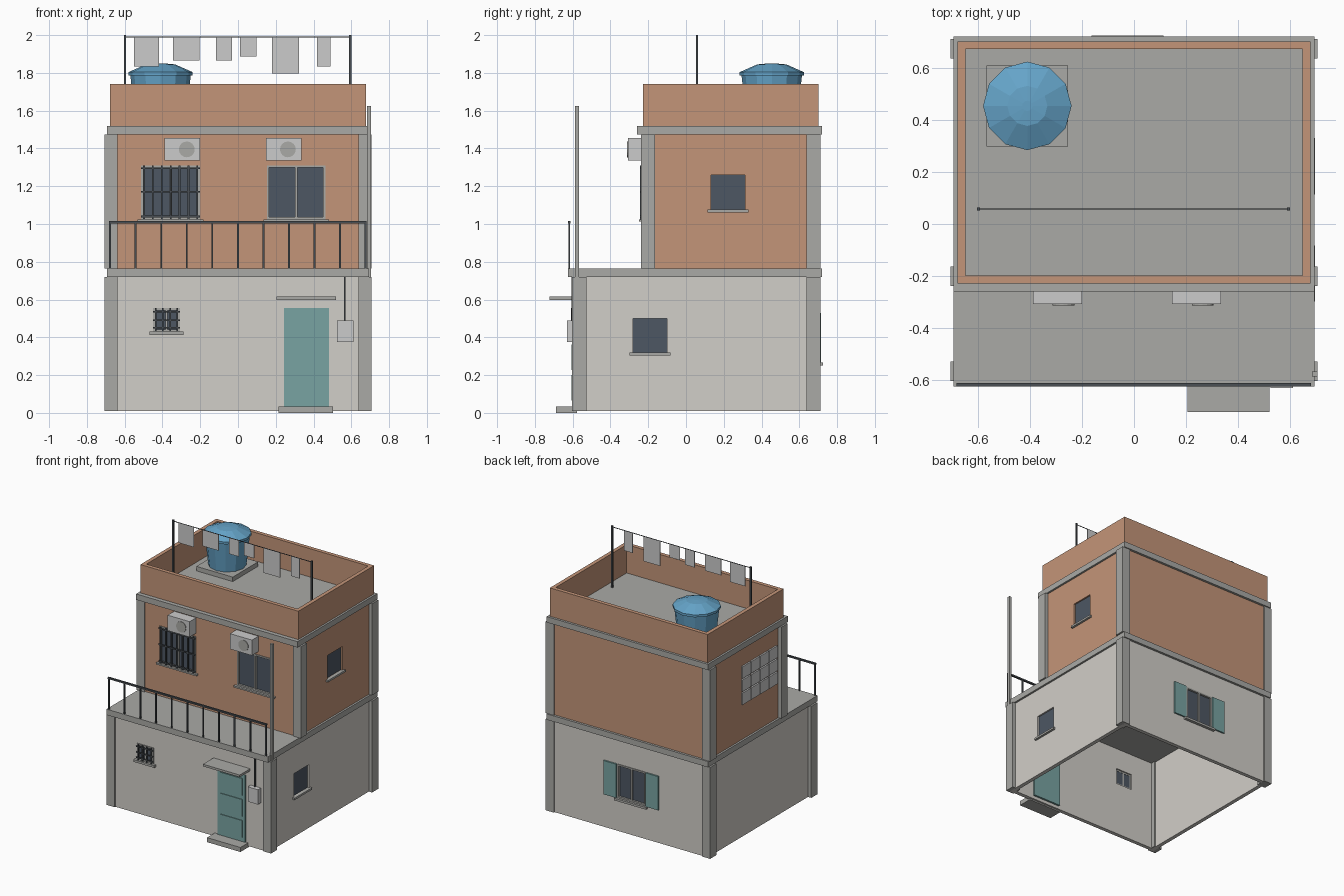
import bpy, bmesh, math
from mathutils import Matrix

if "Cube" in bpy.data.objects:
    bpy.data.objects.remove(bpy.data.objects["Cube"])


def material(name, rgb):
    m = bpy.data.materials.new(name)
    m.diffuse_color = (*rgb, 1)
    m.use_nodes = True
    m.node_tree.nodes["Principled BSDF"].inputs["Base Color"].default_value = m.diffuse_color
    return m


PLASTER = material("plaster", (0.64, 0.62, 0.58))
BRICK = material("brick", (0.55, 0.30, 0.19))
CONCRETE = material("concrete", (0.40, 0.40, 0.38))
GLASS = material("glass", (0.075, 0.095, 0.125))
METAL = material("dark_metal", (0.07, 0.08, 0.09))
TEAL = material("teal_paint", (0.19, 0.37, 0.36))
BLUE = material("blue_plastic", (0.13, 0.37, 0.58))
PALE = material("pale", (0.63, 0.63, 0.61))


def boxes(name, ranges, mat):
    """One object from boxes given as (x0, x1, y0, y1, z0, z1)."""
    bm = bmesh.new()
    for x0, x1, y0, y1, z0, z1 in ranges:
        mtx = Matrix.Translation(((x0 + x1) / 2, (y0 + y1) / 2, (z0 + z1) / 2)) @ \
            Matrix.Diagonal((x1 - x0, y1 - y0, z1 - z0, 1))
        bmesh.ops.create_cube(bm, size=1, matrix=mtx)
    me = bpy.data.meshes.new(name)
    bm.to_mesh(me)
    bm.free()
    ob = bpy.data.objects.new(name, me)
    me.materials.append(mat)
    bpy.context.collection.objects.link(ob)
    return ob


def cut(ob, ranges):
    """Subtract boxes from an object one by one and drop the cutters."""
    bpy.context.view_layer.objects.active = ob
    for r in ranges:
        c = boxes("cutter", [r], ob.data.materials[0])
        c.hide_render = True
        mod = ob.modifiers.new("cut", 'BOOLEAN')
        mod.operation, mod.solver, mod.object = 'DIFFERENCE', 'EXACT', c
        bpy.ops.object.modifier_apply(modifier=mod.name)
        bpy.data.objects.remove(c)


def cylinder(name, loc, r1, r2, depth, mat, n=12, rot=None):
    bm = bmesh.new()
    mtx = Matrix.Translation(loc) @ (rot or Matrix())
    bmesh.ops.create_cone(bm, cap_ends=True, segments=n, radius1=r1, radius2=r2,
                          depth=depth, matrix=mtx)
    me = bpy.data.meshes.new(name)
    bm.to_mesh(me)
    bm.free()
    me.materials.append(mat)
    ob = bpy.data.objects.new(name, me)
    bpy.context.collection.objects.link(ob)


WX, T = 0.678, 0.03          # wall half width and thickness
F0, F1, B = -0.593, -0.228, 0.702   # ground front, upper front, back wall faces


def shell(name, y0, z0, z1, mat, floor, holes):
    ob = boxes(name, [(-WX, WX, y0, B, z0, z1)], mat)
    cut(ob, [(-WX + T, WX - T, y0 + T, B - T, floor, z1 + 0.1)] + holes)


# Walls with real openings
D = 0.06
small = (-0.45, -0.307, 0.43, 0.555)
upper_l, upper_r = (-0.513, -0.2, 1.025, 1.31), (0.153, 0.463, 1.025, 1.31)
back = (-0.145, 0.095, 0.268, 0.53)
side_low, side_up = (-0.28, -0.10, 0.32, 0.50), (0.132, 0.312, 1.077, 1.26)


def y_hole(w, y):
    return (w[0], w[1], y - D, y + D, w[2], w[3])


def x_hole(w):
    return (WX - D, WX + D, w[0], w[1], w[2], w[3])


shell("ground_walls", F0, 0.01, 0.73, PLASTER, -0.1,
      [y_hole(small, F0), y_hole(back, B), x_hole(side_low)])
shell("upper_walls", F1, 0.76, 1.48, BRICK, 0.7,
      [y_hole(upper_l, F1), y_hole(upper_r, F1), x_hole(side_up)])
shell("parapet", F1, 1.515, 1.74, BRICK, 1.4, [])

# Slabs and corner columns
boxes("floor_slab", [(-0.693, 0.693, -0.624, 0.72, 0.72, 0.765)], CONCRETE)
boxes("roof_slab", [(-0.693, 0.693, -0.26, 0.72, 1.475, 1.52)], CONCRETE)
cols = []
for x0, x1 in ((-0.706, -0.637), (0.637, 0.706)):
    for y0, z0, z1 in ((-0.603, 0.01, 0.72), (0.637, 0.01, 0.72),
                       (-0.238, 0.765, 1.475), (0.637, 0.765, 1.475)):
        cols.append((x0, x1, y0, y0 + 0.075, z0, z1))
boxes("columns", cols, CONCRETE)


# Windows: s is the outward direction along y
def window(name, w, y, s, sill=0.017):
    x0, x1, z0, z1 = w
    f, xm = 0.012, (x0 + x1) / 2
    lo, hi = sorted((y - s * 0.02, y + s * 0.005))
    boxes(name + "_frame", [(x0, x1, lo, hi, z0, z0 + f), (x0, x1, lo, hi, z1 - f, z1),
                            (x0, x0 + f, lo, hi, z0, z1), (x1 - f, x1, lo, hi, z0, z1),
                            (xm - f / 2, xm + f / 2, lo, hi, z0, z1)], CONCRETE)
    lo, hi = sorted((y - s * 0.018, y - s * 0.01))
    boxes(name + "_glass", [(x0, x1, lo, hi, z0, z1)], GLASS)
    lo, hi = sorted((y - s * 0.01, y + s * 0.022))
    boxes(name + "_sill", [(x0 - 0.018, x1 + 0.018, lo, hi, z0 - sill, z0)], CONCRETE)


window("small_window", small, F0, -1)
window("upper_left_window", upper_l, F1, -1, 0.012)
window("upper_right_window", upper_r, F1, -1, 0.012)
window("back_window", back, B, 1)
for name, w in (("side_low", side_low), ("side_up", side_up)):
    y0, y1, z0, z1 = w
    boxes(name + "_glass", [(WX - 0.025, WX - 0.012, y0, y1, z0, z1)], GLASS)
    boxes(name + "_sill", [(WX - 0.01, WX + 0.017, y0 - 0.018, y1 + 0.018, z0 - 0.015, z0)], CONCRETE)


# Security bars
def grille(name, w, y, nv, heights, t):
    x0, x1, z0, z1 = w
    bars = [(x0, x1, y - t, y, z - t / 2, z + t / 2) for z in heights]
    for i in range(nv):
        x = x0 + 0.015 + (x1 - x0 - 0.03) * i / (nv - 1)
        bars.append((x - t / 2, x + t / 2, y - t, y, z0, z1))
    boxes(name, bars, METAL)


grille("small_window_bars", small, F0 - 0.007, 4, (0.45, 0.49, 0.535), 0.008)
grille("upper_window_bars", upper_l, F1 - 0.007, 7, (1.04, 1.17, 1.295), 0.009)

# Back shutters with a raised border
for side, x0, x1 in (("right", 0.1, 0.21), ("left", -0.26, -0.15)):
    boxes("shutter_" + side, [(x0, x1, B - 0.005, B + 0.012, 0.268, 0.53)], TEAL)

# Front door with three raised panels, canopy and step
boxes("door", [(0.243, 0.482, F0 - 0.007, F0 + 0.045, 0.035, 0.555)] +
      [(0.268, 0.457, F0 - 0.012, F0, z, z + 0.135) for z in (0.065, 0.228, 0.391)], TEAL)
boxes("canopy", [(0.205, 0.52, -0.722, F0 + 0.01, 0.598, 0.615)], CONCRETE)
boxes("step", [(0.215, 0.503, -0.688, -0.577, 0.0, 0.035)], CONCRETE)

# Meter box and conduit, service mast
boxes("meter_box", [(0.525, 0.612, -0.63, F0, 0.375, 0.49)], PALE)
boxes("conduit", [(0.561, 0.569, -0.607, F0 + 0.002, 0.49, 0.72)], METAL)
boxes("mast", [(0.684, 0.705, -0.587, -0.566, 0.715, 1.625)], CONCRETE)

# Air conditioners
for side, x0 in (("left", -0.388), ("right", 0.147)):
    boxes("air_conditioner_" + side, [(x0, x0 + 0.188, -0.308, F1 + 0.005, 1.335, 1.455)], PALE)
    cylinder("fan_" + side, (x0 + 0.117, -0.309, 1.395), 0.042, 0.042, 0.008, CONCRETE, 16,
             Matrix.Rotation(math.pi / 2, 4, 'X'))

# Balcony railing
r = 0.005
boxes("railing", [(-0.682, 0.68, -0.625, -0.611, 1.003, 1.015)] +
      [(x - r, x + r, -0.618 - r, -0.618 + r, 0.765, 1.005)
       for x in (-0.677 + 0.1352 * i for i in range(11))], METAL)

# Vent blocks on the left wall
boxes("vent_blocks", [(-WX - 0.012, -WX + 0.01, -0.14 + 0.11 * i, -0.04 + 0.11 * i,
                       1.04 + 0.102 * k, 1.132 + 0.102 * k)
                      for i in range(4) for k in range(3)], PALE)

# Water tank on its plinth
tx, ty = -0.41, 0.454
boxes("tank_plinth", [(tx - 0.156, tx + 0.156, ty - 0.156, ty + 0.156, 1.52, 1.555)], CONCRETE)
cylinder("tank_body", (tx, ty, 1.67), 0.135, 0.16, 0.235, BLUE)
cylinder("tank_rim", (tx, ty, 1.795), 0.17, 0.17, 0.018, BLUE)
cylinder("tank_lid", (tx, ty, 1.8245), 0.17, 0.077, 0.041, BLUE)
cylinder("tank_cap", (tx, ty, 1.8475), 0.077, 0.02, 0.005, BLUE)

# Clothes line
ly, p = 0.058, 0.006
boxes("line_poles", [(x - p, x + p, ly - p, ly + p, 1.52, 2.0) for x in (-0.598, 0.594)], METAL)
boxes("line", [(-0.598, 0.594, ly - 0.002, ly + 0.002, 1.988, 1.992)], METAL)
laundry = ((-0.55, -0.418, 1.835), (-0.344, -0.205, 1.865), (-0.116, -0.032, 1.865),
           (0.011, 0.098, 1.887), (0.18, 0.323, 1.797), (0.417, 0.49, 1.835))
boxes("laundry", [(x0, x1, ly - 0.002, ly + 0.002, z, 1.99) for x0, x1, z in laundry], PALE)
